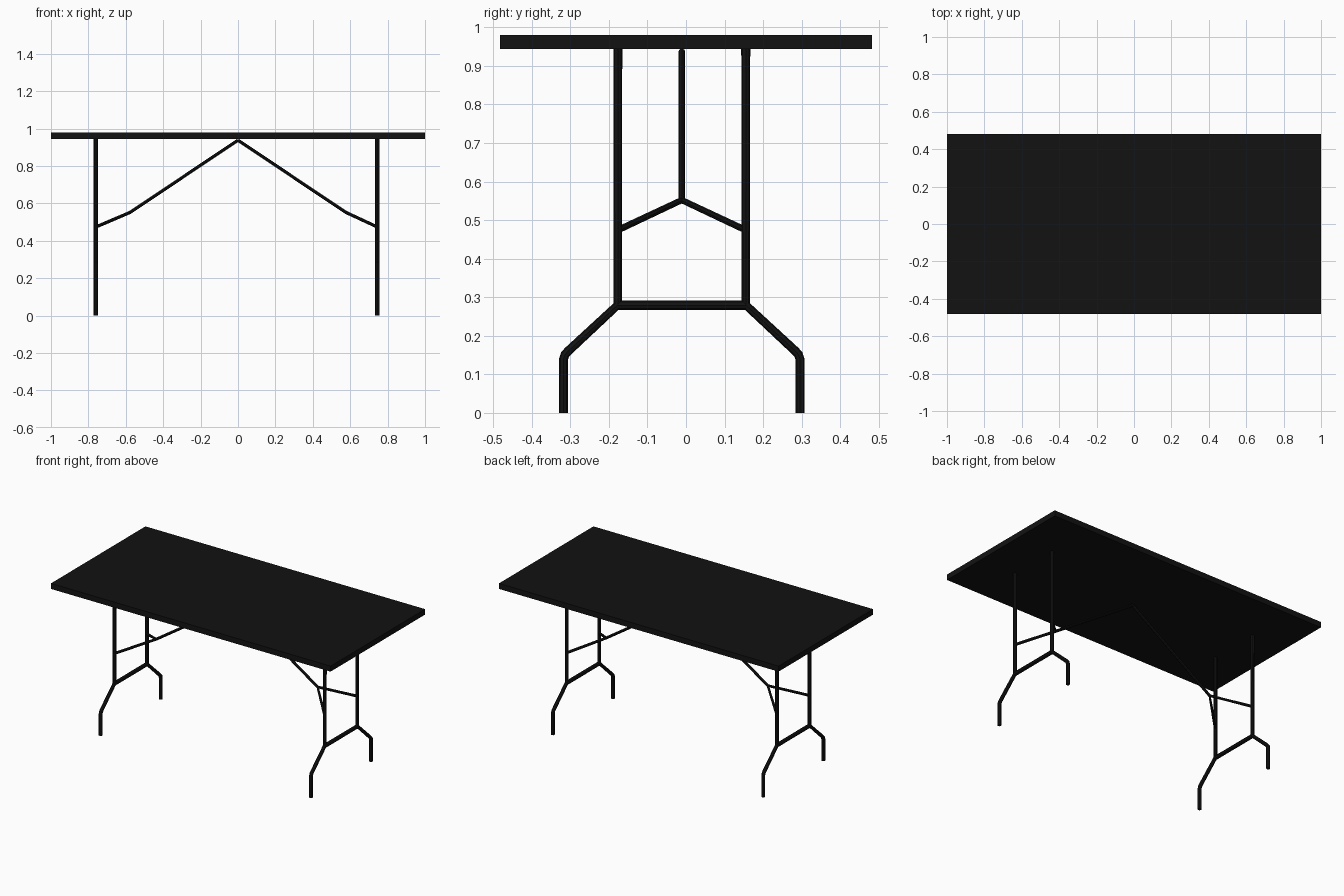
import bpy

if "Cube" in bpy.data.objects:
    bpy.data.objects.remove(bpy.data.objects["Cube"])

black = bpy.data.materials.new("black")
black.diffuse_color = (0.006, 0.006, 0.006, 1)
black.use_nodes = True
black.node_tree.nodes["Principled BSDF"].inputs["Base Color"].default_value = black.diffuse_color


def finish(ob):
    ob.data.materials.clear()
    ob.data.materials.append(black)


def tube(name, points, radius):
    """Capped round tube swept along a polyline, converted to a mesh."""
    curve = bpy.data.curves.new(name, 'CURVE')
    curve.dimensions = '3D'
    curve.bevel_depth = radius
    curve.bevel_resolution = 2
    curve.use_fill_caps = True
    spline = curve.splines.new('POLY')
    spline.points.add(len(points) - 1)
    for p, co in zip(spline.points, points):
        p.co = (*co, 1)
    ob = bpy.data.objects.new(name, curve)
    bpy.context.collection.objects.link(ob)
    bpy.ops.object.select_all(action='DESELECT')
    ob.select_set(True)
    bpy.context.view_layer.objects.active = ob
    bpy.ops.object.convert(target='MESH')
    ob = bpy.context.object
    bpy.ops.object.shade_smooth_by_angle()
    finish(ob)


# Tabletop
bpy.ops.mesh.primitive_cube_add(size=1, location=(0, 0, 0.962))
top = bpy.context.object
top.name = "tabletop"
top.scale = (2, 0.965, 0.036)
bpy.ops.object.transform_apply(location=False, rotation=False, scale=True)
finish(top)

YC = -0.011          # centre line of the leg frames
HALF = 0.166         # half distance between uprights

for side, sx, leg_x in (("left", -1, -0.76), ("right", 1, 0.745)):
    # Uprights with splayed, bent feet
    for end, sy in (("front", -1), ("back", 1)):
        profile = [(HALF, 0.944), (HALF, 0.28), (0.295, 0.16),
                   (0.303, 0.151), (0.307, 0.138), (0.307, 0)]
        tube(f"{side}_{end}_leg",
             [(leg_x, YC + sy * y, z) for y, z in profile], 0.0117)

    # Lower crossbar
    tube(f"{side}_crossbar",
         [(leg_x, YC - HALF, 0.279), (leg_x, YC + HALF, 0.279)], 0.0125)

    # V-shaped yoke reaching inward, and the brace up to the tabletop centre
    knee = (sx * 0.577, YC, 0.552)
    tube(f"{side}_yoke",
         [(leg_x, YC - HALF, 0.474), knee, (leg_x, YC + HALF, 0.474)], 0.009)
    tube(f"{side}_brace", [knee, (0, YC, 0.938)], 0.0085)
